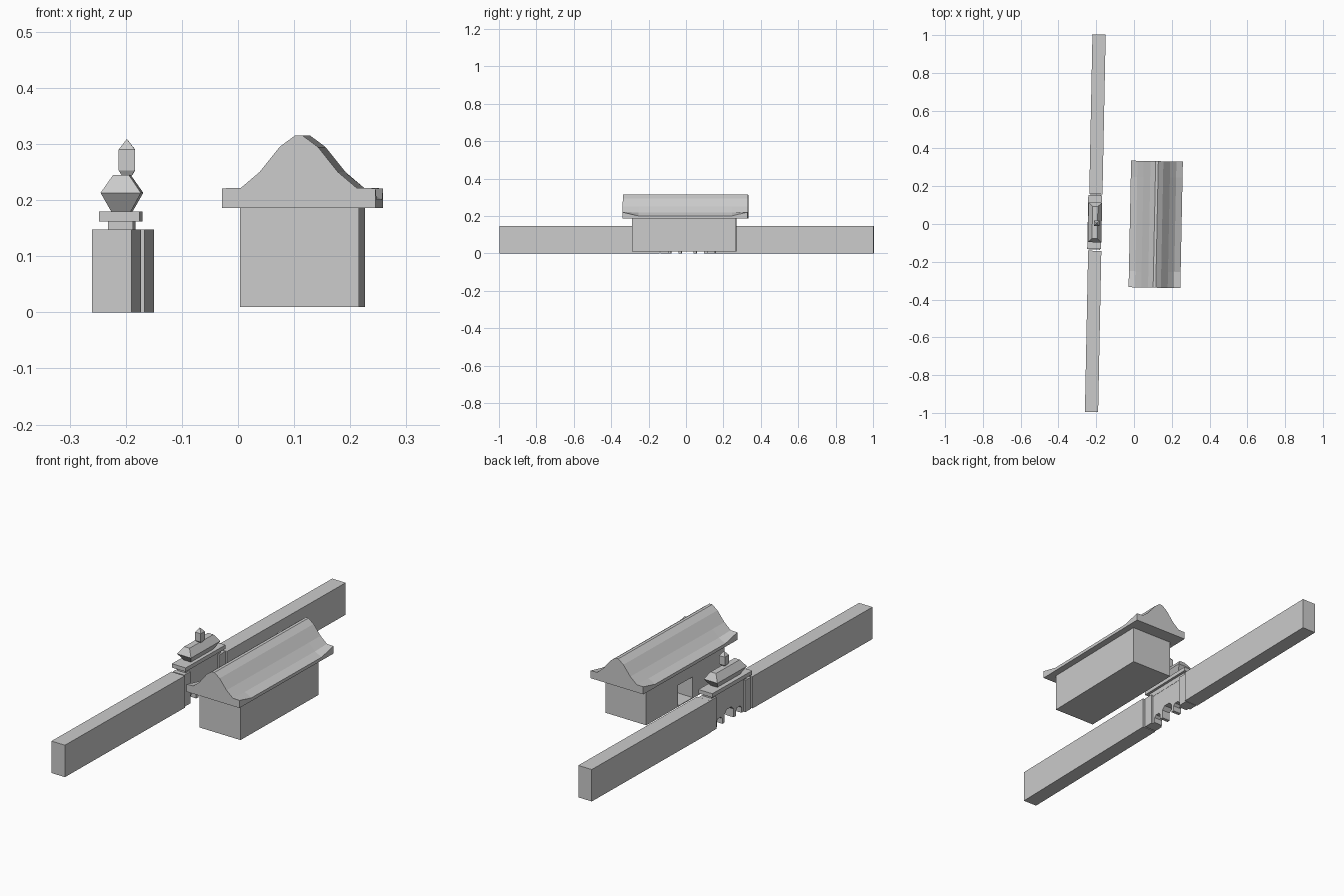
import bpy, bmesh, math
from mathutils import Matrix

if "Cube" in bpy.data.objects:
    bpy.data.objects.remove(bpy.data.objects["Cube"])

TURN = Matrix.Rotation(-0.02, 4, 'Z')   # the whole layout is turned slightly


def finish(name, bm):
    bmesh.ops.recalc_face_normals(bm, faces=bm.faces)
    me = bpy.data.meshes.new(name)
    bm.to_mesh(me)
    bm.free()
    me.transform(TURN)
    ob = bpy.data.objects.new(name, me)
    bpy.context.collection.objects.link(ob)
    return ob


def loft(name, rings):
    """Skin equal-length closed rings and cap both ends."""
    bm = bmesh.new()
    vs = [[bm.verts.new(p) for p in r] for r in rings]
    n = len(vs[0])
    for a, b in zip(vs, vs[1:]):
        for i in range(n):
            j = (i + 1) % n
            bm.faces.new((a[i], a[j], b[j], b[i]))
    bm.faces.new(vs[0])
    bm.faces.new(vs[-1])
    return finish(name, bm)


def rect(cx, cy, hx, hy, z):
    return [(cx - hx, cy - hy, z), (cx + hx, cy - hy, z),
            (cx + hx, cy + hy, z), (cx - hx, cy + hy, z)]


def box(name, x0, x1, y0, y1, z0, z1):
    cx, cy, hx, hy = (x0 + x1) / 2, (y0 + y1) / 2, (x1 - x0) / 2, (y1 - y0) / 2
    return loft(name, [rect(cx, cy, hx, hy, z) for z in (z0, z1)])


def stack(name, cx, cy, levels):
    return loft(name, [rect(cx, cy, hx, hy, z) for hx, hy, z in levels])


def extrude_x(name, profile, x0, x1):
    return loft(name, [[(x, y, z) for y, z in profile] for x in (x0, x1)])


# Hall: body with a doorway recessed into the side facing the gate
HX, HY = 0.115, -0.007
body = box("hall_body", HX - 0.106, HX + 0.106, HY - 0.278, HY + 0.278, 0.01, 0.19)
cutter = box("doorway_cutter", HX - 0.2, HX - 0.01, -0.06, 0.045, 0.014, 0.11)
cutter.hide_render = True
cutter.hide_viewport = True
mod = body.modifiers.new("doorway", 'BOOLEAN')
mod.operation = 'DIFFERENCE'
mod.solver = 'EXACT'
mod.object = cutter

# Hall roof: bell-shaped profile, eaves lifted at the four corners
half = [(0.137, None), (0.103, None), (0.07, 0.25), (0.034, 0.295)]


def roof_ring(y, eave, inner):
    side = [(x, z if z else (eave if x > 0.12 else inner)) for x, z in half]
    pts = [(-0.137, 0.186)] + [(-x, z) for x, z in side]
    pts += [(-0.007, 0.315), (0.007, 0.315)]
    pts += side[::-1] + [(0.137, 0.186)]
    return [(HX + x, y, z) for x, z in pts]


loft("hall_roof", [roof_ring(-0.335, 0.221, 0.222), roof_ring(-0.25, 0.201, 0.219),
                   roof_ring(0.25, 0.201, 0.219), roof_ring(0.335, 0.221, 0.222)])

# Long boundary walls on both sides of the gate
GX = -0.207
for label, y0, y1 in (("front", -1.0, -0.146), ("back", 0.154, 1.0)):
    box(label + "_wall", GX - 0.033, GX + 0.037, y0, y1, 0, 0.148)

# Gate posts
for label, y in (("front", -0.118), ("back", 0.13)):
    box(label + "_gate_post", GX - 0.03, GX + 0.03, y - 0.022, y + 0.022, 0, 0.147)

# Gate panel with a middle arch and two small side arches
profile = [(-0.1, 0.147), (-0.1, 0)]
for c, r, h in ((-0.063, 0.02, 0.035), (0.005, 0.032, 0.055), (0.073, 0.02, 0.035)):
    profile += [(c - r, 0), (c - r, h - r / 2), (c - r / 2, h),
                (c + r / 2, h), (c + r, h - r / 2), (c + r, 0)]
profile += [(0.11, 0), (0.11, 0.147)]
extrude_x("gate_panel", profile, GX - 0.021, GX + 0.021)

# Gate top: neck, slab, hipped roof and finial
stack("gate_neck", GX, 0.006, [(0.022, 0.125, 0.14), (0.022, 0.125, 0.163)])
stack("gate_slab", GX - 0.002, 0.006, [(0.036, 0.142, 0.162), (0.036, 0.142, 0.18)])
stack("gate_roof", GX, 0.004, [(0.017, 0.08, 0.179), (0.036, 0.105, 0.213),
                               (0.014, 0.085, 0.245)])
stack("gate_finial", GX + 0.009, 0.0, [(0.009, 0.009, 0.244), (0.0145, 0.0145, 0.253),
                                       (0.0145, 0.0145, 0.29), (0.001, 0.001, 0.308)])
